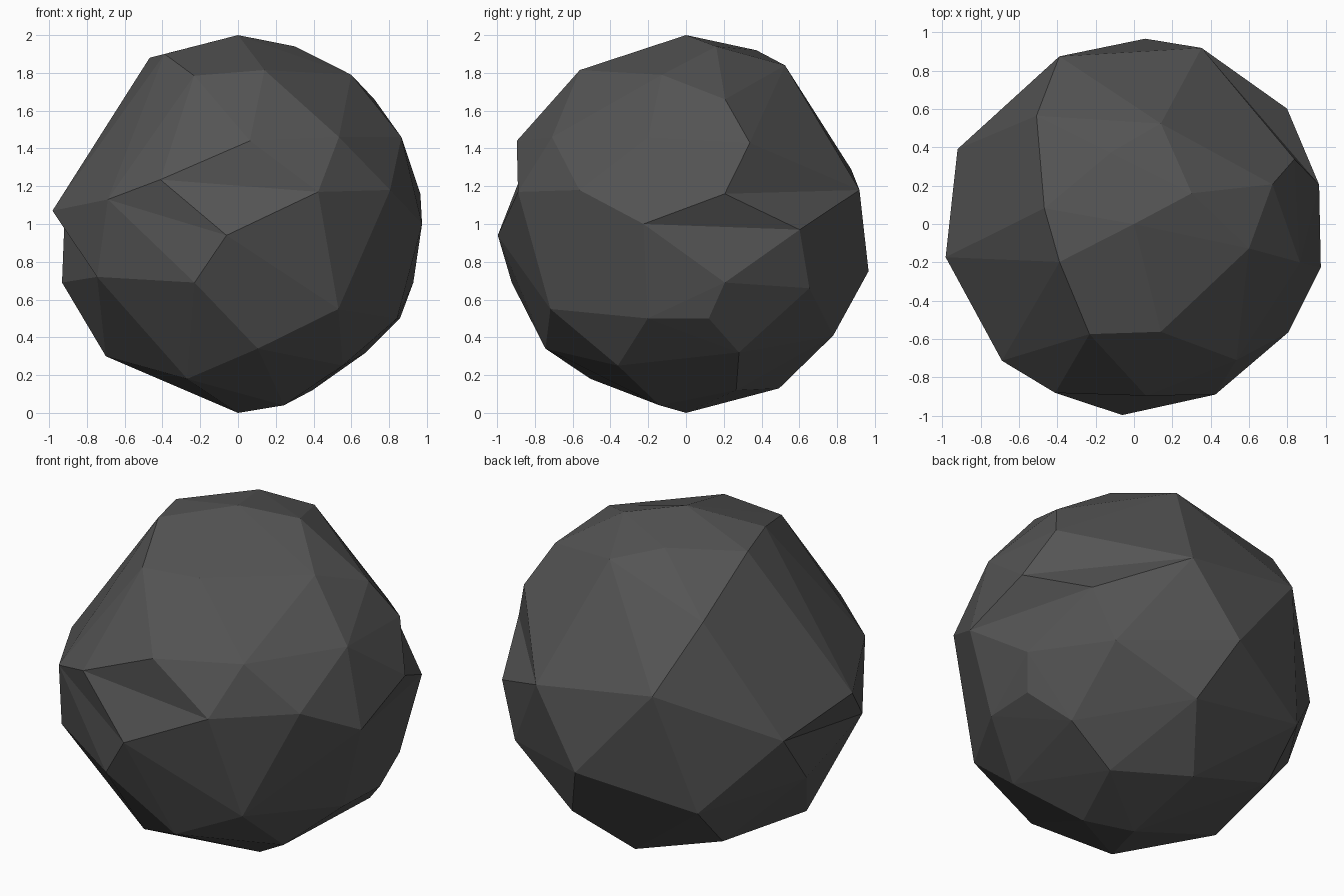
import bpy, bmesh, math

if "Cube" in bpy.data.objects:
    bpy.data.objects.remove(bpy.data.objects["Cube"])

# Rock corners on a unit sphere: (bearing in degrees, height), in bands from top to bottom
CORNERS = [
    # crown
    (0, 1), (28, .94), (108, .92), (-153, .90), (170, .88), (75, .84),
    (-76, .815), (-12, .79), (-112, .785), (16, .66), (132, .65),
    # shoulder
    (-13, .46), (-53, .46), (22, .43), (-86, .44), (114, .29), (-115, .235),
    (69, .18), (-35, .18), (-64.5, .17), (12, .16), (-134, .13),
    # waist
    (-170, .07), (-13, 0), (157, -.02), (37, -.03), (-93.5, -.06),
    (86.5, -.25), (-141, -.28), (168.5, -.31), (12.5, -.31), (-104, -.31),
    (44, -.34),
    # underside
    (129, -.43), (-53.5, -.45), (8, -.5), (-13.5, -.5), (75, -.59),
    (-82, -.66), (22.5, -.68), (-168.5, -.7), (141, -.69), (-33, -.75),
    (-118, -.82), (91, -.87), (34, -.88), (-30, -.96), (0, -1),
]

# Ridges that are turned the other way to make the chipped notches
CHIPS = [
    ((-86, .44), (-93.5, -.06)),
    ((-115, .235), (-104, -.31)),
    ((22, .43), (37, -.03)),
    ((12, .16), (12.5, -.31)),
    ((-170, .07), (168.5, -.31)),
]


def on_sphere(bearing, h):
    r = math.sqrt(max(0, 1 - h * h))
    a = math.radians(bearing)
    return (r * math.cos(a), r * math.sin(a), 1 + h)


# Rock body: hull over the corners
bm = bmesh.new()
corner = {c: bm.verts.new(on_sphere(*c)) for c in CORNERS}
bmesh.ops.convex_hull(bm, input=bm.verts[:])
bmesh.ops.triangulate(bm, faces=bm.faces[:])

# Chipped notches
for a, b in CHIPS:
    edge = bm.edges.get((corner[a], corner[b]))
    if edge and len(edge.link_faces) == 2:
        bmesh.utils.edge_rotate(edge, True)

bmesh.ops.recalc_face_normals(bm, faces=bm.faces[:])
mesh = bpy.data.meshes.new("rock")
bm.to_mesh(mesh)
bm.free()

# Stone colour
stone = bpy.data.materials.new("dark grey stone")
stone.diffuse_color = (0.09, 0.09, 0.09, 1)
stone.use_nodes = True
stone.node_tree.nodes["Principled BSDF"].inputs["Base Color"].default_value = stone.diffuse_color
mesh.materials.append(stone)

rock = bpy.data.objects.new("rock", mesh)
bpy.context.collection.objects.link(rock)
